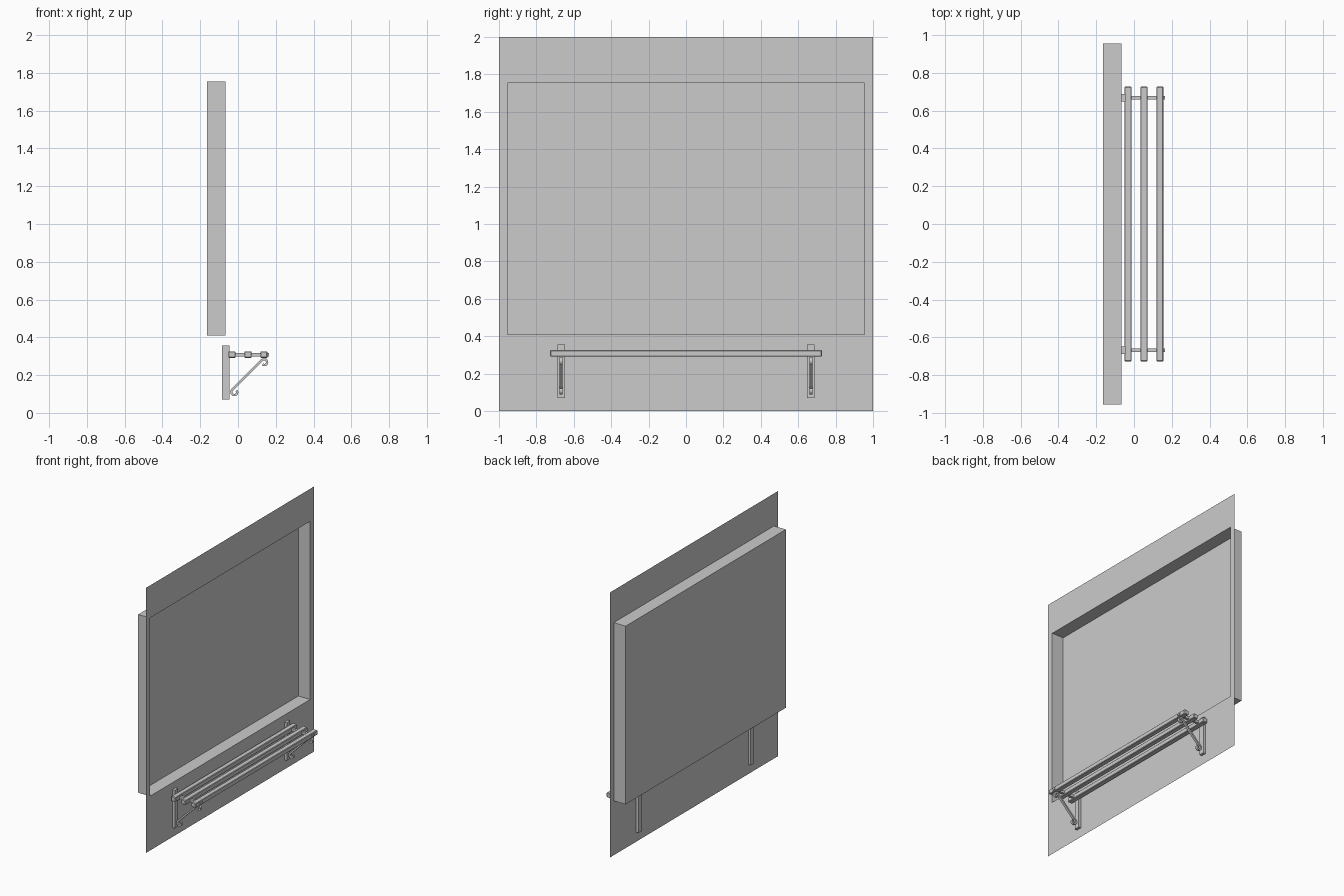
import bpy, bmesh, math
from mathutils import Vector

if "Cube" in bpy.data.objects:
    bpy.data.objects.remove(bpy.data.objects["Cube"])


def finish(bm, name):
    me = bpy.data.meshes.new(name)
    bm.to_mesh(me)
    bm.free()
    ob = bpy.data.objects.new(name, me)
    bpy.context.collection.objects.link(ob)
    return ob


def box(name, x, y, z, bevel=0.0):
    bm = bmesh.new()
    bmesh.ops.create_cube(bm, size=1)
    for v in bm.verts:
        v.co = Vector(r[0] + (c + 0.5) * (r[1] - r[0]) for r, c in zip((x, y, z), v.co))
    if bevel:
        bmesh.ops.bevel(bm, geom=bm.edges[:], offset=bevel, segments=1, affect='EDGES')
    return finish(bm, name)


def skin(bm, rings):
    for a, b in zip(rings, rings[1:]):
        for i in range(4):
            j = (i + 1) % 4
            bm.faces.new((a[i], a[j], b[j], b[i]))


# thin wall sheet with a window opening and a closed recess behind it
def rect(bm, x, y, z0, z1):
    return [bm.verts.new((x, s * y, z)) for s, z in ((-1, z0), (1, z0), (1, z1), (-1, z1))]


bm = bmesh.new()
rings = [rect(bm, -0.066, 1.0, 0, 2), rect(bm, -0.066, 0.955, 0.41, 1.755),
         rect(bm, -0.165, 0.955, 0.41, 1.755)]
skin(bm, rings)
bm.faces.new(rings[-1])
finish(bm, "wall_with_recess")

# bench slats
for k, x in enumerate((-0.032, 0.053, 0.137)):
    box(f"slat_{k + 1}", (x - 0.019, x + 0.019), (-0.727, 0.727), (0.291, 0.326), 0.004)


# diagonal brace: flat strap with a curl at each end, swept in the xz plane
def scroll_path():
    d, n = Vector((1, 1)).normalized(), Vector((1, -1)).normalized()
    steps = 14

    def curl(c, side):
        pts = []
        for i in range(steps + 1):
            t = math.radians(265) * i / steps
            r = 0.018 - 0.005 * i / steps
            pts.append(c - n * r * math.cos(t) + d * side * r * math.sin(t))
        return pts
    return curl(Vector((-0.018, 0.110)), -1)[::-1] + curl(Vector((0.139, 0.267)), 1)


def brace(name, y, half=0.006, width=0.009):
    path = scroll_path()
    bm = bmesh.new()
    rings = []
    for i, p in enumerate(path):
        t = (path[min(i + 1, len(path) - 1)] - path[max(i - 1, 0)]).normalized()
        o = Vector((-t.y, t.x)) * half
        rings.append([bm.verts.new((q.x, y + w, q.y)) for q, w in
                      ((p - o, -width), (p + o, -width), (p + o, width), (p - o, width))])
    skin(bm, rings)
    bm.faces.new(rings[0])
    bm.faces.new(rings[-1])
    bmesh.ops.recalc_face_normals(bm, faces=bm.faces[:])
    return finish(bm, name)


# two brackets: wall post, arm under the slats and curled brace
for side, y in (("left", -0.668), ("right", 0.668)):
    box(f"post_{side}", (-0.085, -0.046), (y - 0.02, y + 0.02), (0.071, 0.357))
    box(f"arm_{side}", (-0.05, 0.163), (y - 0.009, y + 0.009), (0.299, 0.318))
    brace(f"brace_{side}", y)
